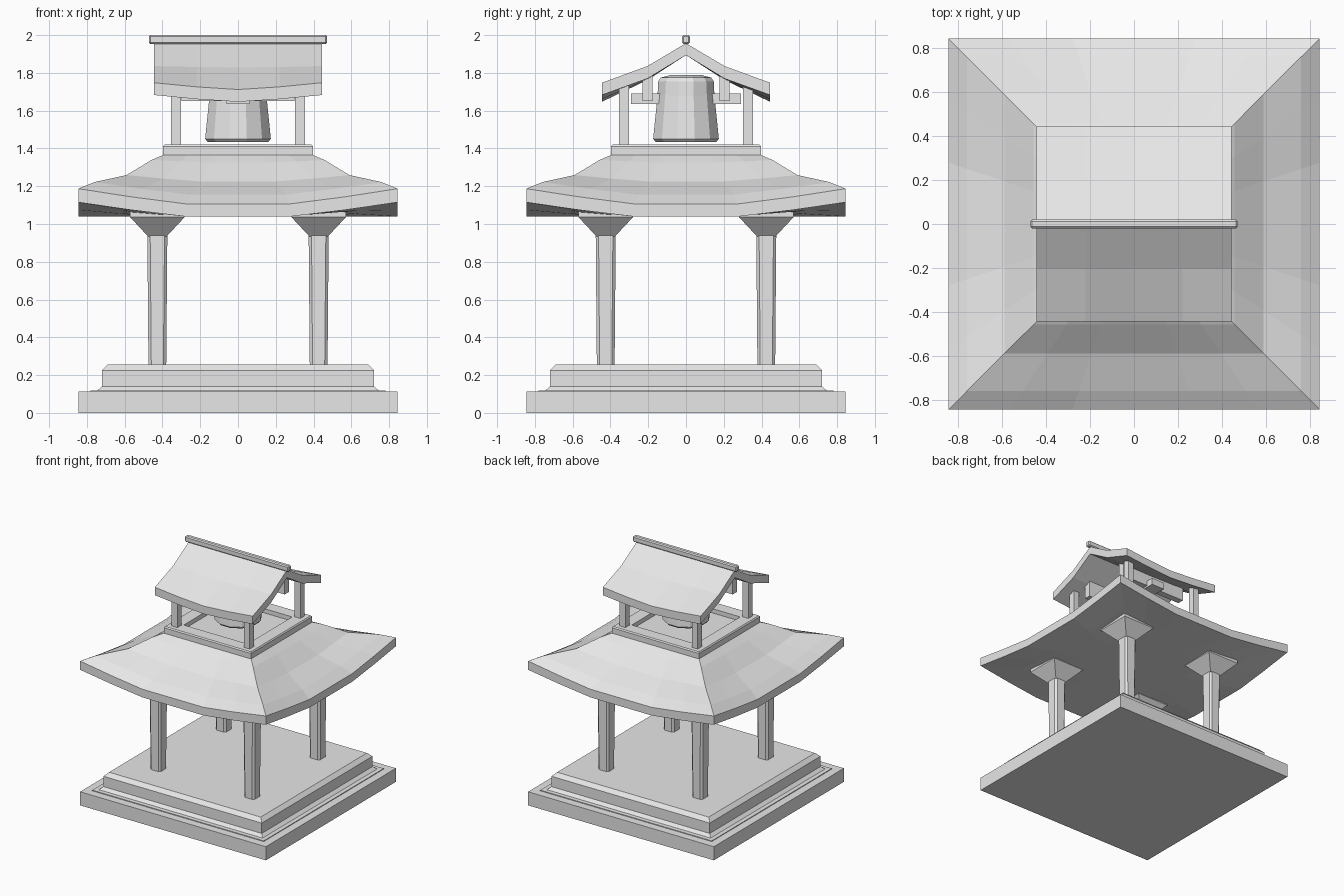
import bpy
import bmesh
from math import cos, sin, pi

cube = bpy.data.objects.get("Cube")
if cube:
    bpy.data.objects.remove(cube, do_unlink=True)

stone = bpy.data.materials.new("pale_grey")
stone.use_nodes = True
GREY = (0.8, 0.8, 0.8, 1)
stone.diffuse_color = GREY
stone.node_tree.nodes["Principled BSDF"].inputs["Base Color"].default_value = GREY


def finish(name, bm):
    bmesh.ops.recalc_face_normals(bm, faces=bm.faces)
    mesh = bpy.data.meshes.new(name)
    bm.to_mesh(mesh)
    bm.free()
    mesh.materials.append(stone)
    obj = bpy.data.objects.new(name, mesh)
    bpy.context.scene.collection.objects.link(obj)
    return obj


def loft(name, rings):
    """Closed skin through rings of equal point count, capped at both ends."""
    bm = bmesh.new()
    loops = [[bm.verts.new(p) for p in ring] for ring in rings]
    n = len(loops[0])
    for a, b in zip(loops, loops[1:]):
        for i in range(n):
            j = (i + 1) % n
            bm.faces.new((a[i], a[j], b[j], b[i]))
    bm.faces.new(loops[0])
    bm.faces.new(loops[-1])
    return finish(name, bm)


def square(half, z, cx=0, cy=0, cut=0):
    """Square ring, with clipped corners when cut is set."""
    if not cut:
        return [(cx + half * a, cy + half * b, z)
                for a, b in ((-1, -1), (1, -1), (1, 1), (-1, 1))]
    k = half - cut
    return [(cx + x, cy + y, z) for x, y in
            ((-k, -half), (k, -half), (half, -k), (half, k),
             (k, half), (-k, half), (-half, k), (-half, -k))]


def box(name, center, size, bevel=0):
    bm = bmesh.new()
    bmesh.ops.create_cube(bm, size=1)
    bmesh.ops.scale(bm, vec=size, verts=bm.verts)
    bmesh.ops.translate(bm, vec=center, verts=bm.verts)
    if bevel:
        bmesh.ops.bevel(bm, geom=bm.edges[:], offset=bevel, segments=1,
                        affect='EDGES')
    return finish(name, bm)


# Stepped base
loft("base_slab", [square(0.845, 0), square(0.845, 0.112)])
loft("base_platform", [square(h, z) for h, z in (
    (0.78, 0.1), (0.78, 0.118), (0.745, 0.118), (0.72, 0.14),
    (0.72, 0.225), (0.69, 0.255))])

# Columns with flared capitals
for sx, side in ((-1, "right"), (1, "left")):
    for sy, end in ((-1, "front"), (1, "back")):
        x, y = 0.427 * sx, 0.425 * sy
        loft(f"{end}_{side}_column",
             [square(0.047, 0.25, x, y, 0.015), square(0.053, 0.95, x, y, 0.015)])
        loft(f"{end}_{side}_capital",
             [square(h, z, x, y) for h, z in
              ((0.05, 0.935), (0.145, 1.037), (0.145, 1.07))])


# Lower hip roof with upturned corners
STEPS = ((-1, 1), (-0.67, 0.46), (-0.33, 0), (0.33, 0), (0.67, 0.46))


def eave_ring(half, z, rise):
    ring = []
    for c, s in ((1, 0), (0, 1), (-1, 0), (0, -1)):
        for t, lift in STEPS:
            u, v = t * half, -half
            ring.append((u * c - v * s, u * s + v * c, z + rise * lift))
    return ring


loft("lower_roof", [eave_ring(*r) for r in (
    (0.4, 1.04, 0), (0.62, 1.04, 0.03), (0.845, 1.04, 0.075),
    (0.845, 1.107, 0.08), (0.76, 1.155, 0.067), (0.59, 1.225, 0.034),
    (0.458, 1.325, 0.014), (0.395, 1.366, 0))])

# Recessed frame carrying the belfry
loft("belfry_frame", [square(h, z) for h, z in (
    (0.397, 1.355), (0.397, 1.41), (0.39, 1.42), (0.29, 1.42), (0.29, 1.385))])
for sx, side in ((-1, "right"), (1, "left")):
    for sy, end in ((-1, "front"), (1, "back")):
        box(f"{end}_{side}_belfry_post", (0.329 * sx, 0.329 * sy, 1.57),
            (0.053, 0.053, 0.33))

# Beams under the gable
for sy, end in ((-1, "front"), (1, "back")):
    box(f"{end}_roof_beam", (0, 0.205 * sy, 1.725), (0.6, 0.053, 0.15))
box("bell_beam", (0, 0, 1.664), (0.12, 0.58, 0.056))

# Bell
SIDES = 12
bell_profile = ((0.165, 1.434), (0.18, 1.45), (0.156, 1.68), (0.152, 1.755),
                (0.138, 1.775), (0.08, 1.79))
loft("bell", [[(r * cos((i + 0.5) * 2 * pi / SIDES),
                r * sin((i + 0.5) * 2 * pi / SIDES), z) for i in range(SIDES)]
              for r, z in bell_profile])

# Gable roof, eaves sagging toward the middle
section = ((-0.445, 1.748), (-0.204, 1.836), (0, 1.957), (0.204, 1.836),
           (0.445, 1.748), (0.445, 1.683), (0.204, 1.77), (0, 1.894),
           (-0.204, 1.77), (-0.445, 1.683))
loft("upper_roof", [[(x, y, z - sag * (y / 0.445) ** 2) for y, z in section]
                    for x, sag in ((-0.445, 0), (-0.22, 0.022), (0, 0.036),
                                   (0.22, 0.022), (0.445, 0))])
box("roof_ridge", (0, 0, 1.976), (0.944, 0.04, 0.048), 0.008)
